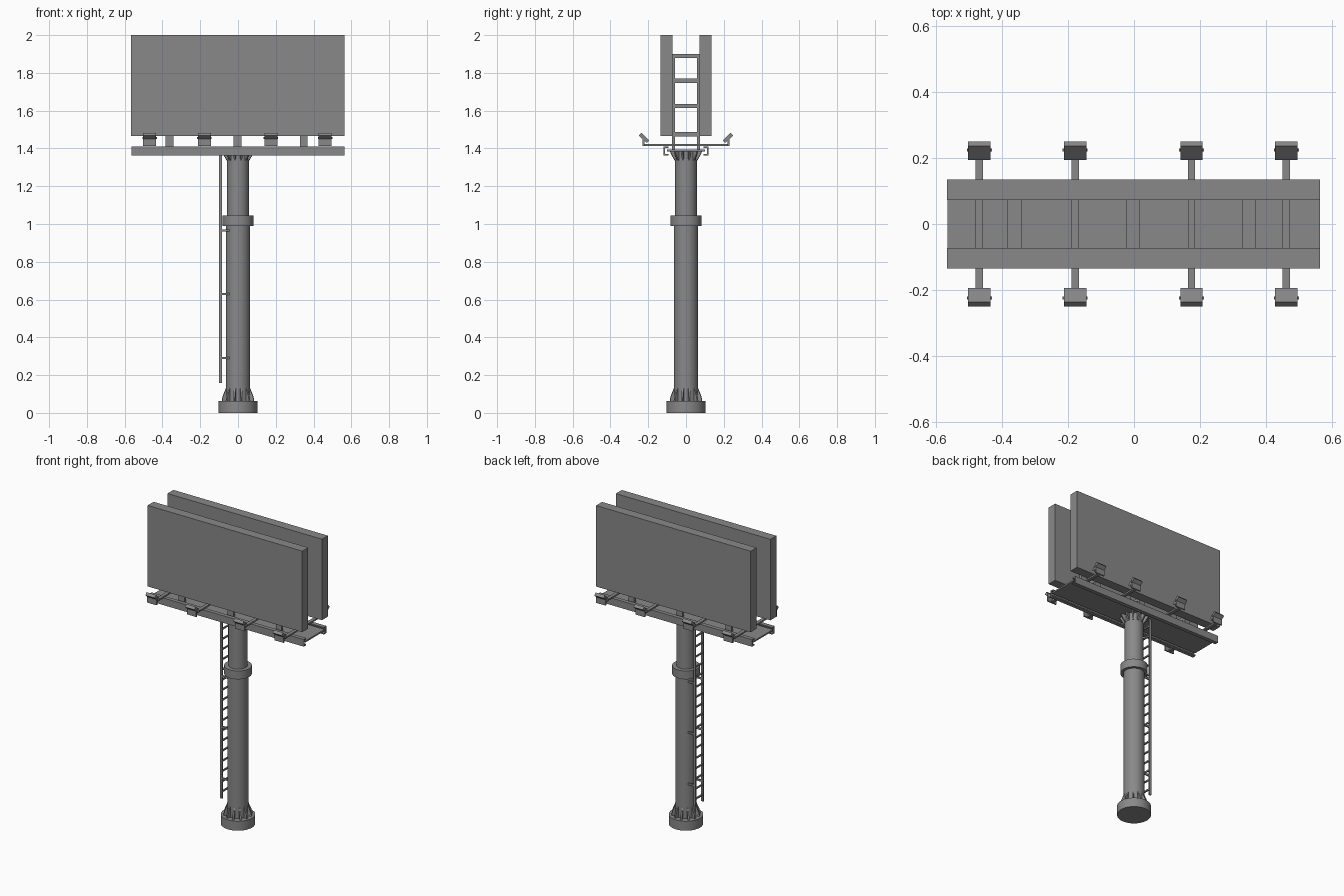
import bpy, bmesh, math
from mathutils import Matrix, Vector

cube = bpy.data.objects.get("Cube")
if cube:
    bpy.data.objects.remove(cube)

steel = bpy.data.materials.new("grey steel")
grey = (0.25, 0.25, 0.25, 1)
steel.diffuse_color = grey
steel.use_nodes = True
steel.node_tree.nodes["Principled BSDF"].inputs["Base Color"].default_value = grey


def finish(name, bm, smooth=False):
    bmesh.ops.recalc_face_normals(bm, faces=bm.faces)
    mesh = bpy.data.meshes.new(name)
    bm.to_mesh(mesh)
    bm.free()
    mesh.materials.append(steel)
    ob = bpy.data.objects.new(name, mesh)
    bpy.context.collection.objects.link(ob)
    if smooth:
        bpy.ops.object.select_all(action='DESELECT')
        ob.select_set(True)
        bpy.context.view_layer.objects.active = ob
        bpy.ops.object.shade_smooth_by_angle(angle=math.radians(35))
    return ob


def box(bm, x, y, z):
    """Add a box from (min, max) ranges."""
    r = (x, y, z)
    centre = Vector([(a + b) / 2 for a, b in r])
    size = [abs(b - a) for a, b in r]
    bmesh.ops.create_cube(bm, size=1, matrix=Matrix.Translation(centre) @ Matrix.Diagonal((*size, 1)))


def prism(bm, points, to_low, to_high):
    """Bridge a 2D outline between two placements."""
    low = [bm.verts.new(to_low(*p)) for p in points]
    high = [bm.verts.new(to_high(*p)) for p in points]
    bm.faces.new(low)
    bm.faces.new(high[::-1])
    n = len(points)
    for i in range(n):
        j = (i + 1) % n
        bm.faces.new((low[i], low[j], high[j], high[i]))


def cylinder(name, radius, z0, z1):
    bm = bmesh.new()
    bmesh.ops.create_cone(bm, cap_ends=True, segments=32, radius1=radius, radius2=radius,
                          depth=z1 - z0, matrix=Matrix.Translation((0, 0, (z0 + z1) / 2)))
    finish(name, bm, True)


def gussets(name, outline, count=12, half=0.005):
    bm = bmesh.new()
    for i in range(count):
        a = math.tau * (i + 0.5) / count
        c, s = math.cos(a), math.sin(a)
        prism(bm, outline, lambda r, z: (r * c + half * s, r * s - half * c, z),
              lambda r, z: (r * c - half * s, r * s + half * c, z))
    finish(name, bm)


# Column
cylinder("base", 0.103, 0, 0.062)
cylinder("lower_column", 0.064, 0.06, 1.0)
cylinder("collar", 0.083, 0.99, 1.045)
cylinder("upper_column", 0.057, 1.04, 1.388)
gussets("base_gussets", [(0.05, 0.06), (0.088, 0.06), (0.084, 0.085), (0.066, 0.13), (0.05, 0.13)])
gussets("top_gussets", [(0.05, 1.387), (0.086, 1.387), (0.084, 1.375), (0.06, 1.335), (0.05, 1.335)])

# Deck with a raised channel along each side
bm = bmesh.new()
box(bm, (-0.565, 0.563), (-0.1, 0.1), (1.384, 1.394))
finish("deck", bm)
bm = bmesh.new()
for s in (-1, 1):
    channel = [(0.118, 1.363), (0.118, 1.41), (0.092, 1.41), (0.092, 1.402), (0.11, 1.402),
               (0.11, 1.371), (0.092, 1.371), (0.092, 1.363)]
    prism(bm, channel, lambda y, z: (-0.565, s * y, z), lambda y, z: (0.563, s * y, z))
finish("deck_rails", bm)

# Two display panels
for s, name in ((-1, "front_panel"), (1, "back_panel")):
    bm = bmesh.new()
    box(bm, (-0.566, 0.563), (s * 0.072, s * 0.134), (1.465, 2))
    finish(name, bm)

# Frames joining the panels
bm = bmesh.new()
for x in (-0.362, -0.003, 0.348):
    xs = (x - 0.021, x + 0.021)
    for s in (-1, 1):
        box(bm, xs, (s * 0.057, s * 0.073), (1.39, 1.9))
    for z in (1.475, 1.625, 1.758, 1.89):
        box(bm, xs, (-0.06, 0.06), (z - 0.011, z + 0.011))
finish("panel_frames", bm)

# Lamps on arms
arms, lamps = bmesh.new(), bmesh.new()
for x in (-0.468, -0.178, 0.174, 0.461):
    box(arms, (x - 0.011, x + 0.011), (-0.23, 0.23), (1.414, 1.424))
    for s in (-1, 1):
        box(arms, (x - 0.034, x + 0.034), (s * 0.221, s * 0.23), (1.412, 1.45))
        body = [(0.194, 1.442), (0.236, 1.483), (0.25, 1.468), (0.208, 1.43)]
        prism(lamps, body, lambda y, z: (x - 0.034, s * y, z), lambda y, z: (x + 0.034, s * y, z))
        box(lamps, (x - 0.038, x + 0.038), (s * 0.219, s * 0.228), (1.45, 1.46))
finish("lamp_arms", arms)
finish("lamps", lamps)

# Ladder with stand-off brackets
bm = bmesh.new()
for s in (-1, 1):
    box(bm, (-0.1, -0.085), (s * 0.036, s * 0.044), (0.157, 1.385))
    for z in (0.29, 0.63, 0.965):
        box(bm, (-0.09, -0.045), (s * 0.036, s * 0.044), (z - 0.006, z + 0.006))
for i in range(18):
    z = 0.2 + i * 0.067
    box(bm, (-0.097, -0.088), (-0.037, 0.037), (z - 0.0045, z + 0.0045))
finish("ladder", bm)
